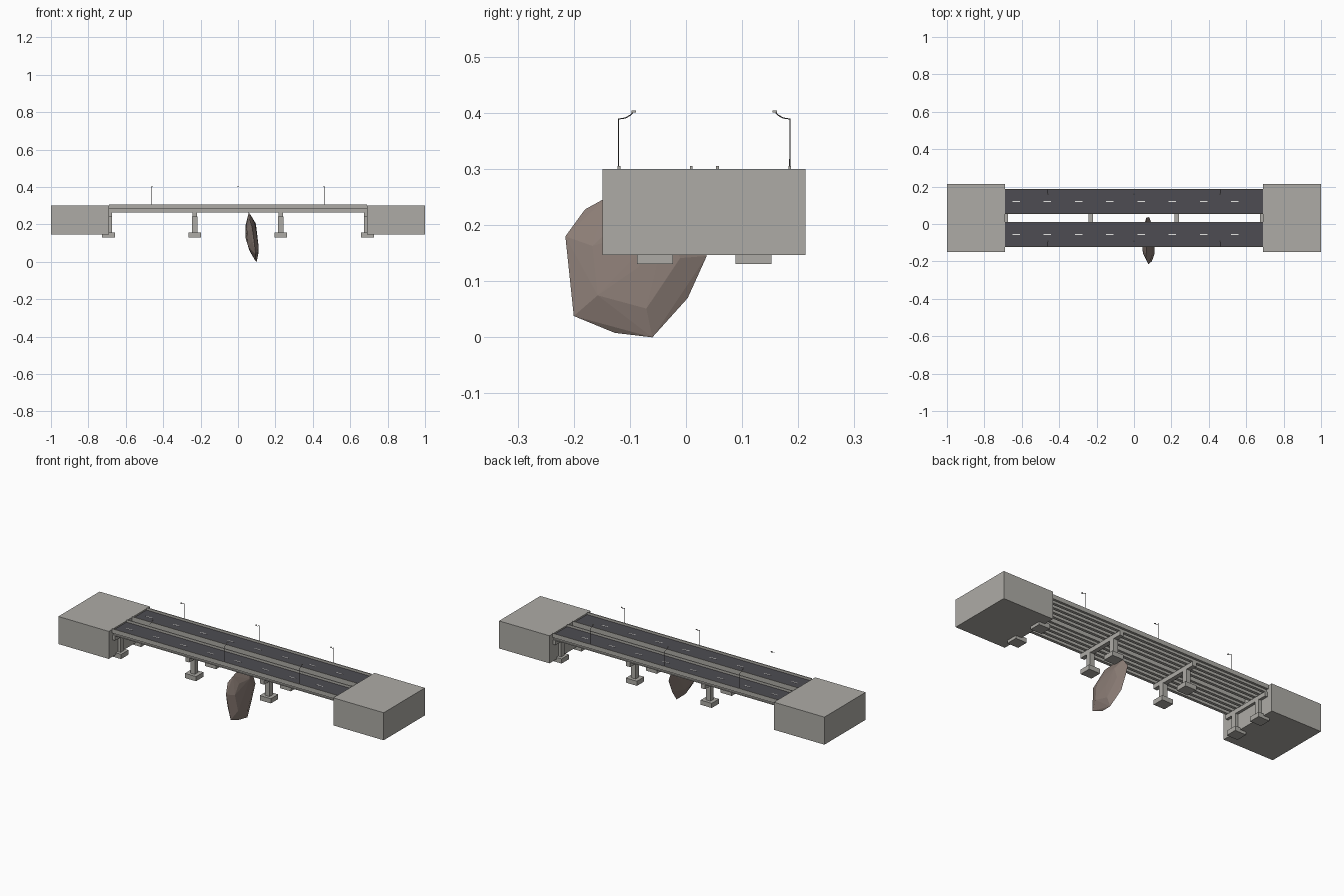
import bpy, bmesh, math
from mathutils import Vector

if "Cube" in bpy.data.objects:
    bpy.data.objects.remove(bpy.data.objects["Cube"])


def material(name, rgb):
    m = bpy.data.materials.new(name)
    m.diffuse_color = (*rgb, 1)
    m.use_nodes = True
    m.node_tree.nodes["Principled BSDF"].inputs["Base Color"].default_value = m.diffuse_color
    return m


CONCRETE = material("concrete", (0.42, 0.41, 0.38))
ASPHALT = material("asphalt", (0.075, 0.073, 0.085))
WHITE = material("white_paint", (0.8, 0.8, 0.78))
METAL = material("dark_metal", (0.09, 0.085, 0.085))
ROCK = material("brown_rock", (0.26, 0.205, 0.18))


def finish(name, bm, mat):
    bmesh.ops.recalc_face_normals(bm, faces=bm.faces)
    me = bpy.data.meshes.new(name)
    bm.to_mesh(me)
    bm.free()
    me.materials.append(mat)
    ob = bpy.data.objects.new(name, me)
    bpy.context.collection.objects.link(ob)
    return ob


def add_box(bm, x0, x1, y0, y1, z0, z1):
    vs = bmesh.ops.create_cube(bm, size=1)["verts"]
    for v in vs:
        v.co = Vector(((x0 + x1) / 2 + v.co.x * (x1 - x0),
                       (y0 + y1) / 2 + v.co.y * (y1 - y0),
                       (z0 + z1) / 2 + v.co.z * (z1 - z0)))


def boxes(name, mat, items):
    bm = bmesh.new()
    for b in items:
        add_box(bm, *b)
    return finish(name, bm, mat)


def tube(name, points, radius, mat):
    cu = bpy.data.curves.new(name, "CURVE")
    cu.dimensions = "3D"
    cu.bevel_depth = radius
    cu.bevel_resolution = 1
    cu.use_fill_caps = True
    sp = cu.splines.new("POLY")
    sp.points.add(len(points) - 1)
    for p, co in zip(sp.points, points):
        p.co = (*co, 1)
    cu.materials.append(mat)
    ob = bpy.data.objects.new(name, cu)
    bpy.context.collection.objects.link(ob)


HALF = 0.69          # half length of the span
W = 0.067            # half width of one deck
DECKS = {"front": -0.055, "back": 0.1205}

# Abutment blocks at both ends
for side, s in (("left", -1), ("right", 1)):
    a, b = sorted((s * HALF, s))
    boxes(side + "_abutment", CONCRETE, [(a, b, -0.149, 0.213, 0.147, 0.30)])

for name, yc in DECKS.items():
    # Slab, road surface and lane dashes
    boxes(name + "_deck_slab", CONCRETE, [(-HALF, HALF, yc - W, yc + W, 0.281, 0.290)])
    boxes(name + "_road_surface", ASPHALT,
          [(-HALF, HALF, yc - W + 0.005, yc + W - 0.005, 0.290, 0.292)])
    boxes(name + "_lane_dashes", WHITE,
          [(-0.65 + i * 0.167, -0.61 + i * 0.167, yc - 0.0025, yc + 0.0025, 0.292, 0.293)
           for i in range(8)])
    # Parapets along both edges
    boxes(name + "_parapets", CONCRETE,
          [(-HALF, HALF, yc + s * (W - 0.0025) - 0.0025, yc + s * (W - 0.0025) + 0.0025,
            0.290, 0.305) for s in (-1, 1)])
    # I-beam girders under the slab
    girders = []
    for k in (-1.5, -0.5, 0.5, 1.5):
        y = yc + k * 0.034
        girders += [(-HALF, HALF, y - 0.008, y + 0.008, 0.264, 0.268),
                    (-HALF, HALF, y - 0.0035, y + 0.0035, 0.268, 0.281)]
    boxes(name + "_girders", CONCRETE, girders)

# Piers: footings, columns and a cap beam joining each pair
for i, (xf, xc) in enumerate(((-0.692, -0.687), (-0.231, -0.231),
                              (0.229, 0.229), (0.692, 0.687))):
    ys = list(DECKS.values())
    boxes(f"pier_footings_{i}", CONCRETE,
          [(xf - 0.034, xf + 0.034, y - 0.032, y + 0.032, 0.131, 0.157) for y in ys])
    boxes(f"pier_columns_{i}", CONCRETE,
          [(xc - 0.014, xc + 0.014, y - 0.014, y + 0.014, 0.157, 0.242) for y in ys])
    boxes(f"pier_cap_{i}", CONCRETE,
          [(xc - 0.012, xc + 0.012, ys[0] - 0.06, ys[1] + 0.06, 0.240, 0.264)])

# Street lamps on the outer parapets, arms leaning over the road
for i, x in enumerate((-0.46, 0.0, 0.46)):
    for name, y, s in (("front", -0.12, 1), ("back", 0.185, -1)):
        tube(f"{name}_lamp_pole_{i}",
             [(x, y, 0.30), (x, y, 0.389), (x, y + s * 0.012, 0.391),
              (x, y + s * 0.021, 0.396), (x, y + s * 0.026, 0.402)], 0.0012, METAL)
        a, b = sorted((y + s * 0.023, y + s * 0.031))
        boxes(f"{name}_lamp_head_{i}", CONCRETE, [(x - 0.003, x + 0.003, a, b, 0.401, 0.404)])

# Boulder: a faceted hull from one side outline and narrower flanks
outline = [(-0.215, 0.18), (-0.18, 0.228), (-0.14, 0.25), (-0.07, 0.264), (0.0, 0.245),
           (0.033, 0.20), (0.037, 0.145), (0.003, 0.07), (-0.06, 0.0),
           (-0.127, 0.008), (-0.2, 0.038), (-0.203, 0.11)]
bm = bmesh.new()
for i, (y, z) in enumerate(outline):
    xc = 0.096 - 0.13 * z
    bm.verts.new((xc + 0.004 * (-1) ** i, y, z))
    if i % 2 == 0:
        for s, f in ((-1, 0.55), (1, 0.62)):
            yy, zz = -0.088 + (y + 0.088) * f, 0.135 + (z - 0.135) * f
            bm.verts.new((0.092 - 0.12 * zz + s * (0.025 + 0.003 * math.sin(i * 2)), yy, zz))
for s in (-1, 1):
    bm.verts.new((0.073 + s * 0.032, -0.085, 0.125))
hull = bmesh.ops.convex_hull(bm, input=bm.verts)
bmesh.ops.delete(bm, geom=[v for v in bm.verts if not v.link_faces], context="VERTS")
finish("boulder", bm, ROCK)
